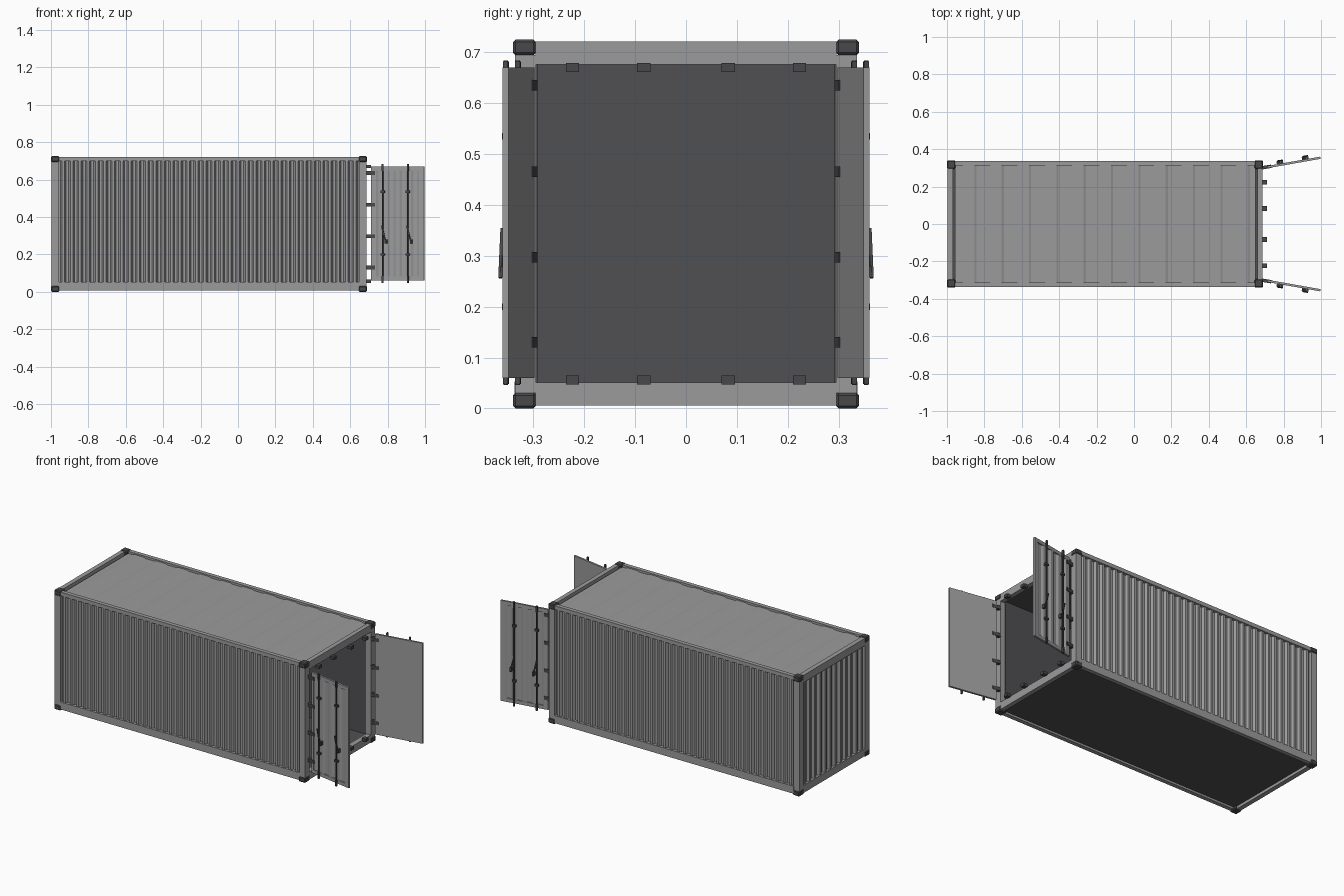
import bpy, bmesh, math
from mathutils import Matrix, Vector

if "Cube" in bpy.data.objects:
    bpy.data.objects.remove(bpy.data.objects["Cube"])


def material(name, r, g, b):
    m = bpy.data.materials.new(name)
    m.use_nodes = True
    m.diffuse_color = (r, g, b, 1)
    m.node_tree.nodes["Principled BSDF"].inputs["Base Color"].default_value = (r, g, b, 1)
    return m


STEEL = material("painted grey steel", 0.33, 0.33, 0.33)
FITTING = material("dark fittings", 0.065, 0.065, 0.072)
LINING = material("dark lining", 0.08, 0.08, 0.088)


def finish(name, bm, mat, mirror="", bevel=0, frame=None):
    """Turn a bmesh into an object, optionally placed, bevelled and mirrored."""
    if frame:
        bm.transform(frame)
    bmesh.ops.recalc_face_normals(bm, faces=bm.faces)
    me = bpy.data.meshes.new(name)
    bm.to_mesh(me)
    bm.free()
    me.materials.append(mat)
    ob = bpy.data.objects.new(name, me)
    bpy.context.collection.objects.link(ob)
    if bevel:
        mod = ob.modifiers.new("bevel", "BEVEL")
        mod.width, mod.segments = bevel, 1
    if mirror:
        mod = ob.modifiers.new("mirror", "MIRROR")
        mod.use_axis = ["x" in mirror, "y" in mirror, "z" in mirror]
        mod.use_mirror_merge = False
    return ob


def boxes(name, spans, mat, **kw):
    """Boxes given as (x0, x1, y0, y1, z0, z1)."""
    bm = bmesh.new()
    for x0, x1, y0, y1, z0, z1 in spans:
        size = Matrix.Diagonal((x1 - x0, y1 - y0, z1 - z0, 1))
        mid = Matrix.Translation(((x0 + x1) / 2, (y0 + y1) / 2, (z0 + z1) / 2))
        bmesh.ops.create_cube(bm, size=1, matrix=mid @ size)
    return finish(name, bm, mat, **kw)


def corrugated(name, start, end, out, rise, count, mat, flat=0.3, **kw):
    """Trapezoid-ribbed sheet running start to end, ribs along out, swept by rise."""
    start, end, out, rise = map(Vector, (start, end, out, rise))
    slope = 0.5 - flat
    path = [(0, 0)]
    for i in range(count):
        path += [(i + flat / 2, 0), (i + flat / 2 + slope, 1),
                 (i + 1 - flat / 2 - slope, 1), (i + 1 - flat / 2, 0)]
    path.append((count, 0))
    bm = bmesh.new()
    prev = None
    for t, h in path:
        p = start.lerp(end, t / count) + out * h
        pair = bm.verts.new(p), bm.verts.new(p + rise)
        if prev:
            bm.faces.new((prev[0], pair[0], pair[1], prev[1]))
        prev = pair
    return finish(name, bm, mat, **kw)


# Frame
X0, X1, Y, TOP = -1.0, 0.69, 0.34, 0.725
CORNER = 0.045
ends = ((X0, X0 + CORNER), (X1 - CORNER, X1))
boxes("corner_castings",
      [(a, b, -Y, -Y + CORNER, z, z + 0.031) for a, b in ends for z in (0, TOP - 0.031)],
      FITTING, mirror="y", bevel=0.005)
boxes("corner_posts",
      [(a + 0.003, b - 0.003, -Y + 0.004, -Y + CORNER, 0.03, 0.695) for a, b in ends],
      STEEL, mirror="y")
boxes("side_rails",
      [(X0 + 0.04, X1 - 0.04, -Y + 0.003, -0.312, z0, z1)
       for z0, z1 in ((0.008, 0.053), (0.698, 0.721))], STEEL, mirror="y")
boxes("end_rails",
      [(a, b, -0.296, 0.296, z0, z1) for a, b in ((-0.996, -0.968), (0.66, 0.687))
       for z0, z1 in ((0.006, 0.051), (0.676, 0.721))], STEEL)

# Ribbed outer skin
corrugated("side_walls", (-0.957, -0.318, 0.05), (0.647, -0.318, 0.05),
           (0, -0.014, 0), (0, 0, 0.65), 36, STEEL, mirror="y")
corrugated("end_wall", (-0.977, -0.296, 0.05), (-0.977, 0.296, 0.05),
           (-0.014, 0, 0), (0, 0, 0.63), 12, STEEL)
corrugated("roof_sheet", (-0.957, -0.314, 0.708), (0.65, -0.314, 0.708),
           (0, 0, 0.005), (0, 0.628, 0), 11, STEEL, flat=0.42)

# Lining inside the box
boxes("floor", [(-0.965, 0.662, -0.313, 0.313, 0.02, 0.049)], LINING)
boxes("lining_walls", [(-0.965, 0.655, -0.3, -0.292, 0.045, 0.69)], LINING, mirror="y")
boxes("lining_end", [(-0.967, -0.96, -0.3, 0.3, 0.045, 0.69)], LINING)
boxes("lining_ceiling", [(-0.96, 0.66, -0.3, 0.3, 0.685, 0.695)], LINING)

# Lock keepers on the header and sill
boxes("lock_keepers",
      [(0.685, 0.712, y - 0.013, y + 0.013, z - 0.009, z + 0.009)
       for y in (0.083, 0.223) for z in (0.056, 0.67)], FITTING, mirror="y")

# Open doors: local x runs along the door, local y points inward
W, Z0, Z1 = 0.29, 0.06, 0.67
door = Matrix.Translation((0.712, -0.298, 0)) @ Matrix.Rotation(math.radians(-10), 4, "Z")
both = dict(mirror="y", frame=door)
boxes("door_panels", [(0, W, -0.004, 0, Z0, Z1)], STEEL, **both)
boxes("door_borders",
      [(0, 0.018, -0.012, -0.003, Z0, Z1), (W - 0.018, W, -0.012, -0.003, Z0, Z1),
       (0.018, W - 0.018, -0.012, -0.003, Z0, Z0 + 0.022),
       (0.018, W - 0.018, -0.012, -0.003, Z1 - 0.022, Z1)], STEEL, **both)
corrugated("door_ribs", (0.018, -0.011, Z0 + 0.02), (W - 0.018, -0.011, Z0 + 0.02),
           (0, 0.0065, 0), (0, 0, Z1 - Z0 - 0.04), 4, STEEL, **both)

# Hinges
boxes("hinges",
      [(-0.026, 0.024, -0.016, 0.002, z - 0.01, z + 0.01) for z in (0.13, 0.297, 0.465, 0.635)],
      FITTING, **both)

# Locking bars with guides, end cams and handles
RODS, OUT = (0.066, 0.203), -0.021
bm = bmesh.new()
for x in RODS:
    bmesh.ops.create_cone(bm, cap_ends=True, segments=10, radius1=0.0045, radius2=0.0045,
                          depth=0.637, matrix=Matrix.Translation((x, OUT, 0.365)))
finish("locking_bars", bm, FITTING, **both)
boxes("bar_guides",
      [(x - 0.011, x + 0.011, OUT - 0.006, -0.01, z - 0.006, z + 0.006)
       for x in RODS for z in (0.2, 0.535)], FITTING, **both)
boxes("bar_cams",
      [(x - 0.005, x + 0.005, OUT - 0.005, OUT + 0.005, z - 0.018, z + 0.018)
       for x in RODS for z in (0.066, 0.664)], FITTING, **both)
bm = bmesh.new()
for x in RODS:
    place = (Matrix.Translation((x + 0.008, OUT - 0.008, 0.305))
             @ Matrix.Rotation(math.radians(-14), 4, "Y"))
    bmesh.ops.create_cube(bm, size=1, matrix=place @ Matrix.Diagonal((0.007, 0.006, 0.1, 1)))
    latch = Matrix.Translation((x + 0.018, -0.019, 0.268)) @ Matrix.Diagonal((0.012, 0.018, 0.022, 1))
    bmesh.ops.create_cube(bm, size=1, matrix=latch)
finish("bar_handles", bm, FITTING, **both)
